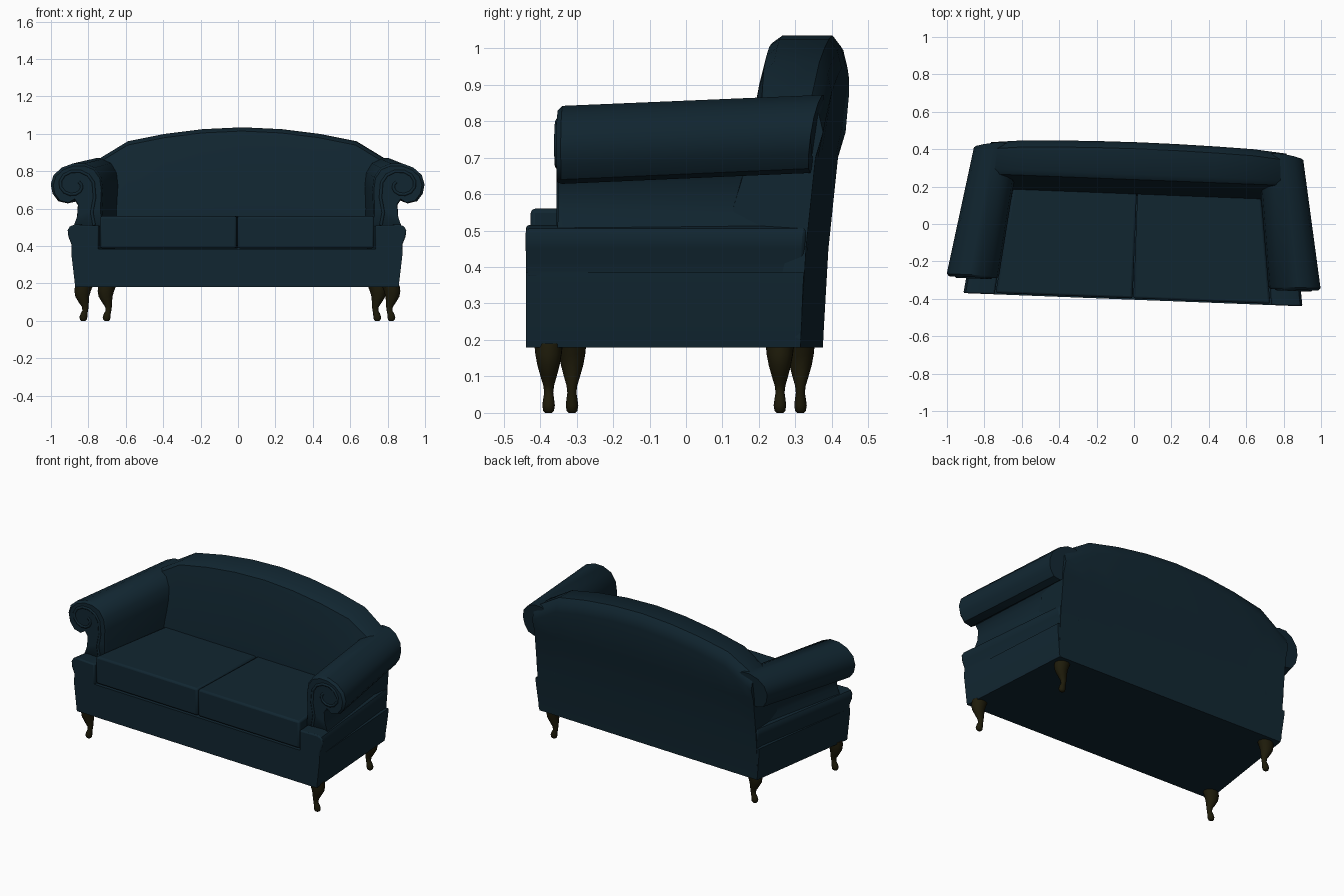
import bpy, bmesh, math

cube = bpy.data.objects.get("Cube")
if cube:
    bpy.data.objects.remove(cube, do_unlink=True)

TURN, SHIFT = -0.039, 0.01


def material(name, rgb):
    m = bpy.data.materials.new(name)
    m.use_nodes = True
    m.diffuse_color = (*rgb, 1)
    m.node_tree.nodes["Principled BSDF"].inputs["Base Color"].default_value = (*rgb, 1)
    return m


fabric = material("dark teal fabric", (0.0055, 0.019, 0.030))
wood = material("dark olive wood", (0.013, 0.011, 0.003))


def place(obj, mat, bevel=0, angle=35):
    obj.data.materials.append(mat)
    obj.rotation_euler.z = TURN
    obj.location.x = SHIFT
    if bevel:
        mod = obj.modifiers.new("soft edges", "BEVEL")
        mod.width, mod.segments = bevel, 2
        mod.limit_method, mod.angle_limit = "ANGLE", math.radians(40)
    if obj.type == "MESH":
        bpy.ops.object.select_all(action="DESELECT")
        obj.select_set(True)
        bpy.context.view_layer.objects.active = obj
        bpy.ops.object.shade_smooth_by_angle(angle=math.radians(angle))


def loft(name, rings, mat, bevel=0, angle=35):
    """Skin equal-length closed rings and cap both ends."""
    bm = bmesh.new()
    rows = [[bm.verts.new(p) for p in ring] for ring in rings]
    n = len(rows[0])
    for a, b in zip(rows, rows[1:]):
        for i in range(n):
            j = (i + 1) % n
            bm.faces.new((a[i], a[j], b[j], b[i]))
    bm.faces.new(rows[0])
    bm.faces.new(rows[-1])
    bmesh.ops.recalc_face_normals(bm, faces=bm.faces)
    mesh = bpy.data.meshes.new(name)
    bm.to_mesh(mesh)
    bm.free()
    obj = bpy.data.objects.new(name, mesh)
    bpy.context.collection.objects.link(obj)
    place(obj, mat, bevel, angle)


def rear(z):
    """Depth of the leaning rear face at a height."""
    t = max(0, z - 0.18)
    return 0.345 + 0.03 * t + 0.095 * t * t


# Base: tapered towards the back
base = [(0.18, 0.865), (0.35, 0.885), (0.385, 0.885)]
loft("base", [[(-w, -0.405, z), (w, -0.405, z), (w - 0.08, rear(z), z), (-w + 0.08, rear(z), z)]
              for z, w in base], fabric)

# Seat cushions
for side, s in (("left", 1), ("right", -1)):
    loft(side + "_cushion",
         [[(s * 0.002, -0.398, z), (s * 0.735, -0.398, z), (s * 0.66, 0.19, z), (s * 0.002, 0.19, z)]
          for z in (0.388, 0.56)], fabric, 0.012)

# Camel back: one section swept along the width under an arched top
arch = [(0.79, 0.85), (0.75, 0.875), (0.61, 0.96), (0.41, 1.0), (0.21, 1.025), (0, 1.035)]
stations = [(-x, h) for x, h in arch] + [(x, h) for x, h in arch[-2::-1]]


def back_section(x, h):
    top = rear(h - 0.07) + 0.01
    pts = [(rear(0.2), 0.2), (rear(0.45), 0.45), (rear(0.7), 0.7), (top, h - 0.08),
           (top - 0.012, h - 0.03), (top - 0.035, h), (0.265, h), (0.237, h - 0.02),
           (0.217, h - 0.10), (0.16, 0.56), (0.15, 0.3)]
    return [(x, y, z) for y, z in pts]


loft("backrest", [back_section(x, h) for x, h in stations], fabric, 0, 40)

# Rolled arms, shoulders and scrolls
arm = [(0.72, 0.48), (0.725, 0.60), (0.72, 0.70), (0.73, 0.77), (0.765, 0.82), (0.82, 0.842),
       (0.88, 0.842), (0.94, 0.82), (0.985, 0.78), (1.0, 0.73), (0.99, 0.68), (0.96, 0.64),
       (0.91, 0.628), (0.875, 0.65), (0.855, 0.62), (0.86, 0.55), (0.885, 0.48)]
shoulder = [(0.74, 0.37), (0.74, 0.51), (0.87, 0.515), (0.895, 0.505), (0.907, 0.485),
            (0.903, 0.45), (0.887, 0.41), (0.886, 0.37)]


def sweep(profile, front, s, t, inset=0):
    ring = []
    for x, z in profile:
        back_y = rear(z) - 0.1 * max(0, x - 0.86)
        y = front + (back_y - front) * t
        taper = (0.08 + 0.13 * (x - 0.7)) * t
        px = x - taper - inset * (x - 0.83) / 0.15
        pz = z + (0.03 * t if z > 0.6 else 0) - inset * (z - 0.68) / 0.15
        ring.append((s * px, y, pz))
    return ring


for side, s in (("left", 1), ("right", -1)):
    loft(side + "_arm", [sweep(arm, -0.318, s, 0, 0.012), sweep(arm, -0.305, s, 0),
                         sweep(arm, -0.305, s, 1)], fabric, 0, 40)
    loft(side + "_shoulder", [sweep(shoulder, -0.405, s, 0), sweep(shoulder, -0.405, s, 1)],
         fabric, 0.008)

    # Scroll piping on the arm front
    curve = bpy.data.curves.new(side + "_scroll", "CURVE")
    curve.dimensions = "3D"
    curve.bevel_depth = 0.009
    curve.bevel_resolution = 1
    path = [(0.765, 0.50), (0.78, 0.58), (0.765, 0.66)]
    for k in range(14):
        a = math.radians(170 - 30 * k)
        r = 0.105 - 0.0055 * k
        path.append((0.875 + r * math.cos(a), 0.725 + 0.85 * r * math.sin(a)))
    spline = curve.splines.new("POLY")
    spline.points.add(len(path) - 1)
    for p, (x, z) in zip(spline.points, path):
        p.co = (s * x, -0.316, z, 1)
    scroll = bpy.data.objects.new(side + "_scroll", curve)
    bpy.context.collection.objects.link(scroll)
    place(scroll, fabric)

# Curved legs: height, outward offset, radius
leg = [(0.19, 0, 0.048), (0.16, 0.008, 0.044), (0.13, 0.010, 0.037), (0.10, 0.002, 0.027),
       (0.075, -0.006, 0.018), (0.055, -0.006, 0.015), (0.04, 0, 0.018), (0.02, 0.004, 0.021),
       (0.006, 0.004, 0.018), (0, 0.004, 0.011)]
for side, s in (("left", 1), ("right", -1)):
    for end, lx, ly in (("front", 0.82, -0.345), ("back", 0.72, 0.286)):
        loft(f"{end}_{side}_leg",
             [[(s * (lx + o + r * math.cos(k * math.pi / 5)), ly + r * 0.85 * math.sin(k * math.pi / 5), z)
               for k in range(10)] for z, o, r in leg], wood, 0, 50)
